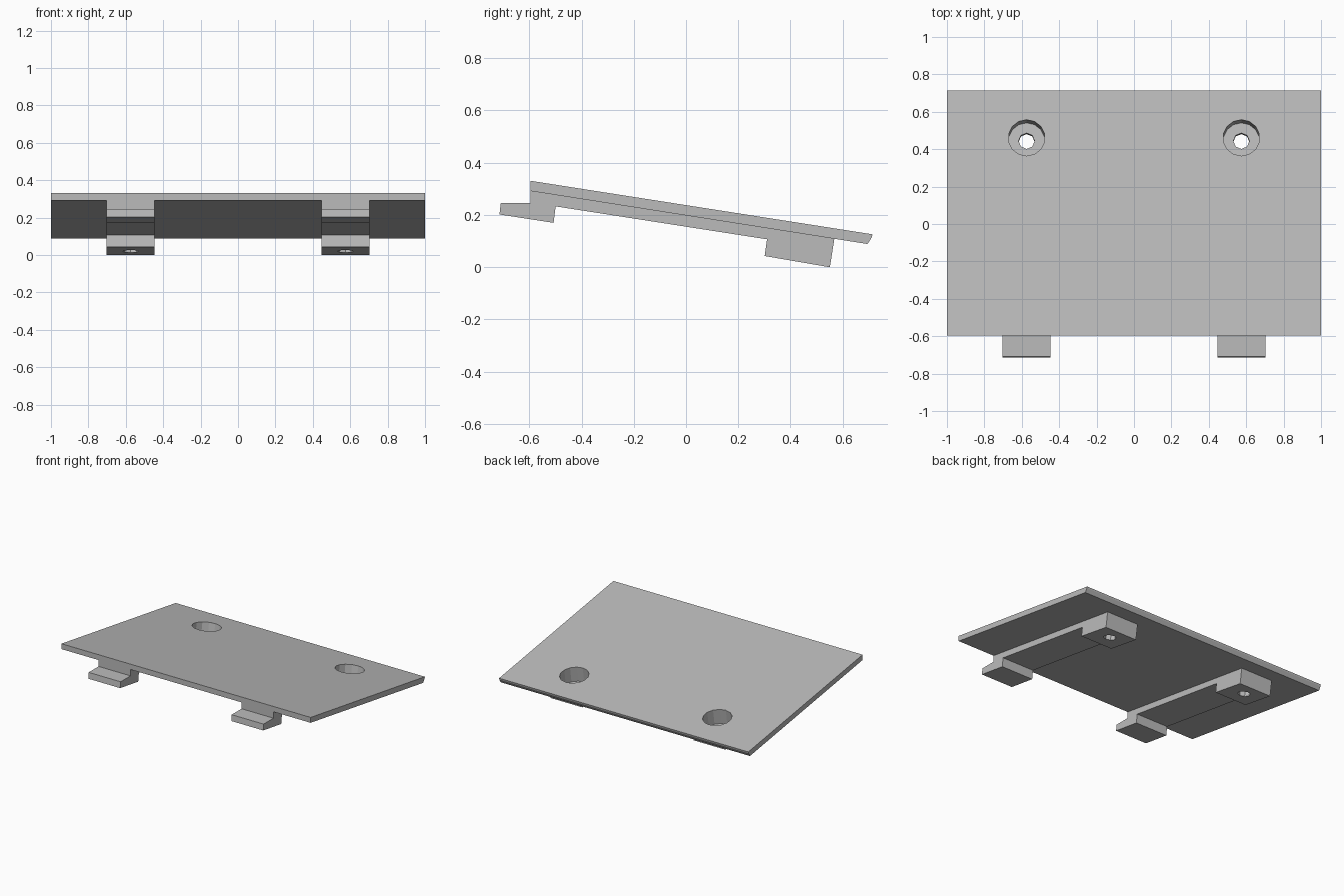
import bpy, bmesh, math
from mathutils import Matrix, Vector

cube = bpy.data.objects.get("Cube")
if cube:
    bpy.data.objects.remove(cube)

TILT = math.radians(8.95)

grey = bpy.data.materials.new("light_grey")
grey.use_nodes = True
grey.diffuse_color = (0.5, 0.5, 0.5, 1)
grey.node_tree.nodes["Principled BSDF"].inputs["Base Color"].default_value = (0.5, 0.5, 0.5, 1)


def add_object(name, bm):
    bmesh.ops.recalc_face_normals(bm, faces=bm.faces)
    mesh = bpy.data.meshes.new(name)
    bm.to_mesh(mesh)
    bm.free()
    mesh.materials.append(grey)
    obj = bpy.data.objects.new(name, mesh)
    bpy.context.collection.objects.link(obj)
    return obj


def extrude_profile(name, profile, x0, x1):
    """Extrude a (y, z) side profile from x0 to x1."""
    bm = bmesh.new()
    face = bm.faces.new([bm.verts.new((x0, y, z)) for y, z in profile])
    grown = bmesh.ops.extrude_face_region(bm, geom=[face])["geom"]
    verts = [g for g in grown if isinstance(g, bmesh.types.BMVert)]
    bmesh.ops.translate(bm, verts=verts, vec=(x1 - x0, 0, 0))
    return add_object(name, bm)


def bore(name, x, radius, sides, top, bottom):
    """Cutter square to the sloping plate; top and bottom are heights from its surface."""
    bm = bmesh.new()
    mouth = Vector((x, 0.461, 0.1655))
    turn = Matrix.Rotation(-TILT, 4, 'X')
    place = Matrix.Translation(mouth) @ turn @ Matrix.Translation((0, 0, (top + bottom) / 2))
    bmesh.ops.create_cone(bm, cap_ends=True, segments=sides, radius1=radius,
                          radius2=radius, depth=top - bottom, matrix=place)
    obj = add_object(name, bm)
    obj.hide_render = True
    return obj


def combine(target, tool, operation):
    mod = target.modifiers.new(operation, 'BOOLEAN')
    mod.operation, mod.solver, mod.object = operation, 'EXACT', tool
    bpy.context.view_layer.objects.active = target
    bpy.ops.object.modifier_apply(modifier=mod.name)
    bpy.data.objects.remove(tool)


# Sloping plate with a chamfered rear edge
plate = extrude_profile("sloping_plate", [
    (-0.596, 0.331), (-0.596, 0.292), (0.695, 0.089), (0.711, 0.114), (0.714, 0.126)], -1, 1)

# Rail with front hook and rear screw block, sunk slightly into the plate
rail = [(-0.596, 0.300), (-0.596, 0.246), (-0.709, 0.246), (-0.714, 0.202),
        (-0.507, 0.170), (-0.499, 0.233), (0.310, 0.107), (0.301, 0.043),
        (0.551, 0.0), (0.568, 0.109), (0.568, 0.117)]

for side, x0 in (("left", 0.446), ("right", -0.702)):
    combine(plate, extrude_profile(side + "_rail", rail, x0, x0 + 0.256), 'UNION')

# Counterbored screw holes
for x in (-0.574, 0.574):
    combine(plate, bore("counterbore", x, 0.098, 14, 0.1, -0.11), 'DIFFERENCE')
    combine(plate, bore("screw_hole", x, 0.043, 8, 0.1, -0.3), 'DIFFERENCE')
